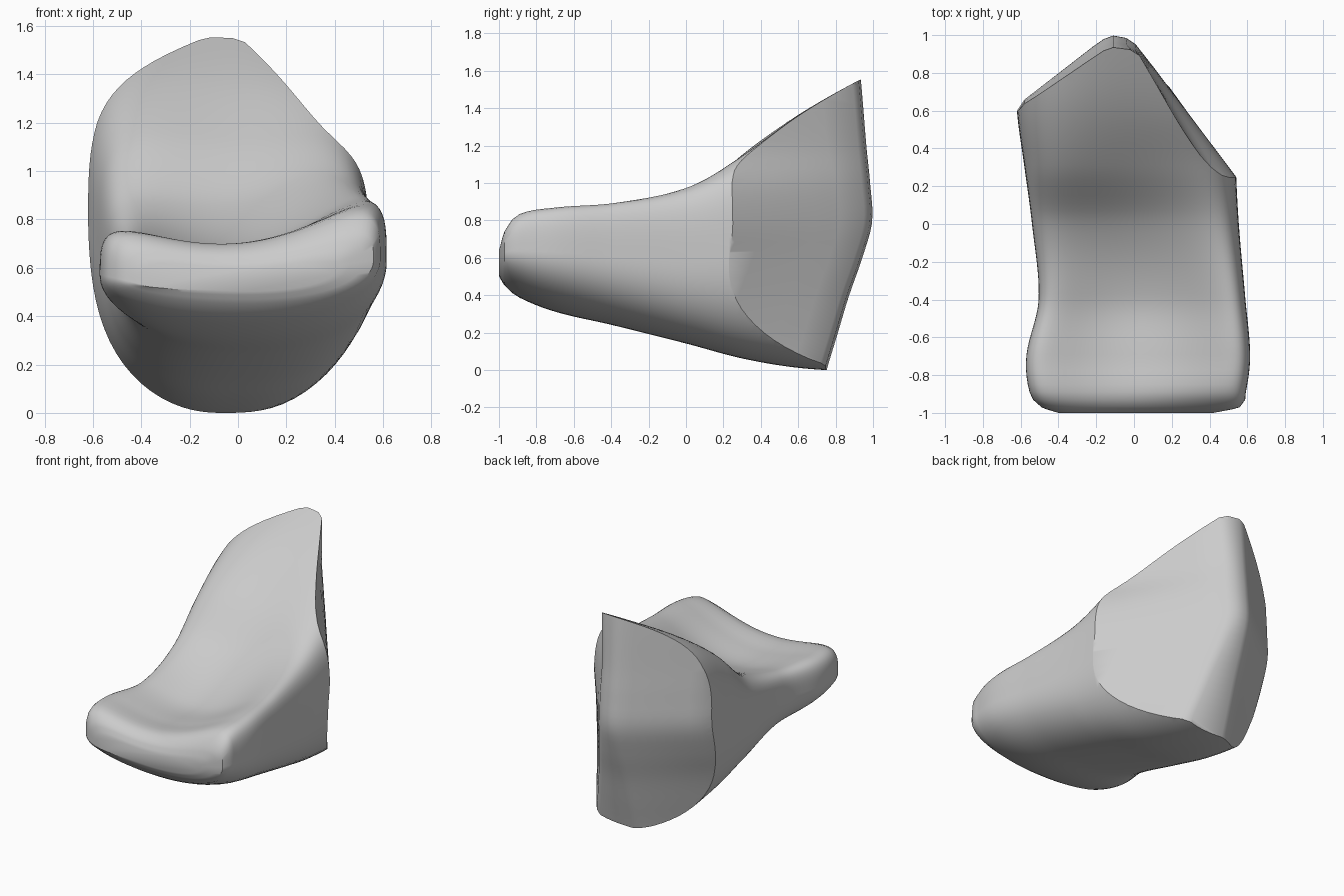
import bpy, bmesh, math

if "Cube" in bpy.data.objects:
    bpy.data.objects.remove(bpy.data.objects["Cube"])

# Cross-section keys: y, left x, right x, bottom z, widest z, top z left / centre / right
KEYS = [
    (-1.00, -.40, .42, .51, .58, .66, .61, .67),
    (-0.97, -.49, .56, .46, .60, .76, .67, .82),
    (-0.90, -.55, .59, .40, .61, .84, .71, .95),
    (-0.70, -.57, .615, .32, .61, .86, .70, 1.02),
    (-0.40, -.505, .59, .25, .60, .86, .71, 1.06),
    (0.00, -.54, .555, .15, .60, .99, .88, 1.13),
    (0.30, -.58, .54, .07, .66, 1.26, 1.14, 1.25),
    (0.60, -.62, .54, .02, .80, 1.41, 1.37, 1.40),
    (0.93, -.63, .52, .0, .92, 1.50, 1.56, 1.52),
    (1.15, -.63, .50, .0, .96, 1.55, 1.66, 1.60),
]

# Rear wedge keys: z, ridge y, slope of right-rear face, x where it starts, slope of left-rear face
WEDGE = [
    (-.20, .70, 1.40, .20, .95), (.0, .75, 1.40, .20, .95), (.2, .81, 1.40, .15, .92),
    (.4, .87, 1.38, .10, .88), (.6, .94, 1.36, .05, .82), (.8, .995, 1.33, .01, .78),
    (1.0, .985, 1.40, .01, .76), (1.2, .965, 1.66, .01, .74), (1.56, .935, 1.80, .03, .72),
    (1.9, .90, 1.80, .03, .72),
]


def spline(keys, t):
    """Smooth (cubic Hermite) interpolation of key rows by their first value."""
    i = max(k for k in range(len(keys) - 1) if keys[k][0] <= t)
    a, b = keys[i], keys[i + 1]
    p, q = keys[max(i - 1, 0)], keys[min(i + 2, len(keys) - 1)]
    h = b[0] - a[0]
    u = (t - a[0]) / h
    row = []
    for j in range(1, len(a)):
        m0 = (b[j] - p[j]) / (b[0] - p[0]) * h
        m1 = (q[j] - a[j]) / (q[0] - a[0]) * h
        row.append((2*u**3 - 3*u**2 + 1)*a[j] + (u**3 - 2*u**2 + u)*m0
                   + (3*u**2 - 2*u**3)*b[j] + (u**3 - u**2)*m1)
    return row


def section(y, quarter=24):
    xl, xr, zb, zw, tl, tc, tr = spline(KEYS, y)
    mid, half = (xl + xr) / 2, (xr - xl) / 2
    front = min(1, max(0, -y))              # belly is rounder and tilted at the front
    belly = .8 + .15 * front
    ring = []
    for k in range(quarter * 4):
        t = k % quarter / quarter
        a = math.pi / 2 * (k // quarter + t * t * (3 - 2 * t))
        c, s = math.cos(a), math.sin(a)
        e = .57 if s >= 0 else belly
        u = math.copysign(abs(c) ** e, c)
        wide = zw + .04 * front * u
        if s >= 0:   # squarish upper half with a dished top
            top = tc + (tr - tl) / 2 * u + ((tl + tr) / 2 - tc) * u * u
            z = wide + (top - wide) * s ** e
        else:        # full rounded belly
            z = wide + (zb - wide) * abs(s) ** e
        ring.append((mid + half * u, y, z))
    return ring


def loft(name, rings):
    bm = bmesh.new()
    rows = [[bm.verts.new(p) for p in r] for r in rings]
    n = len(rows[0])
    for a, b in zip(rows, rows[1:]):
        for k in range(n):
            bm.faces.new((a[k], a[(k + 1) % n], b[(k + 1) % n], b[k]))
    bm.faces.new(rows[0])
    bm.faces.new(rows[-1])
    bmesh.ops.recalc_face_normals(bm, faces=bm.faces)
    mesh = bpy.data.meshes.new(name)
    bm.to_mesh(mesh)
    bm.free()
    ob = bpy.data.objects.new(name, mesh)
    bpy.context.collection.objects.link(ob)
    return ob


# Body: scooped seat rising into the tall back
ys = [-1, -.992, -.982] + [-.97 + .04 * i for i in range(53)]
body = loft("carved_block", [section(y) for y in ys])

# Rear cutter: two flat faces meeting in a rounded upright ridge
levels = []
for i in range(42):
    z = -.19 + i * .049
    y, slope, xr, sl = spline(WEDGE, z)
    right = [(xr + d, y - .04 - slope * d, z) for d in (1.2, .6, .5, .4, .3, .2, .1)]
    ridge = [(xr, y - .045, z), (xr - .05, y - .012, z), (-.11, y, z), (-.16, y - .018, z)]
    left = [(-.22 - d, y - .06 - sl * d, z) for d in (0, .1, .2, .3, .36)]
    yl = left[-1][1]
    left += [(-.62, yl - .06, z), (-.66, yl - .18, z), (-1.5, yl - 2, z)]
    levels.append([(-1.5, -3.5, z), (1.5, -3.5, z)] + right + ridge + left)
cutter = loft("rear_cutter", levels)

mod = body.modifiers.new("rear_faces", 'BOOLEAN')
mod.operation = 'INTERSECT'
mod.solver = 'EXACT'
mod.object = cutter
bpy.context.view_layer.objects.active = body
body.select_set(True)
cutter.select_set(False)
bpy.ops.object.modifier_apply(modifier=mod.name)
bpy.data.objects.remove(cutter)

# Settle on the floor and soften shading, keeping the cut edges crisp
low = min(v.co.z for v in body.data.vertices)
for v in body.data.vertices:
    v.co.z -= low
bpy.ops.object.shade_smooth_by_angle(angle=math.radians(35))
